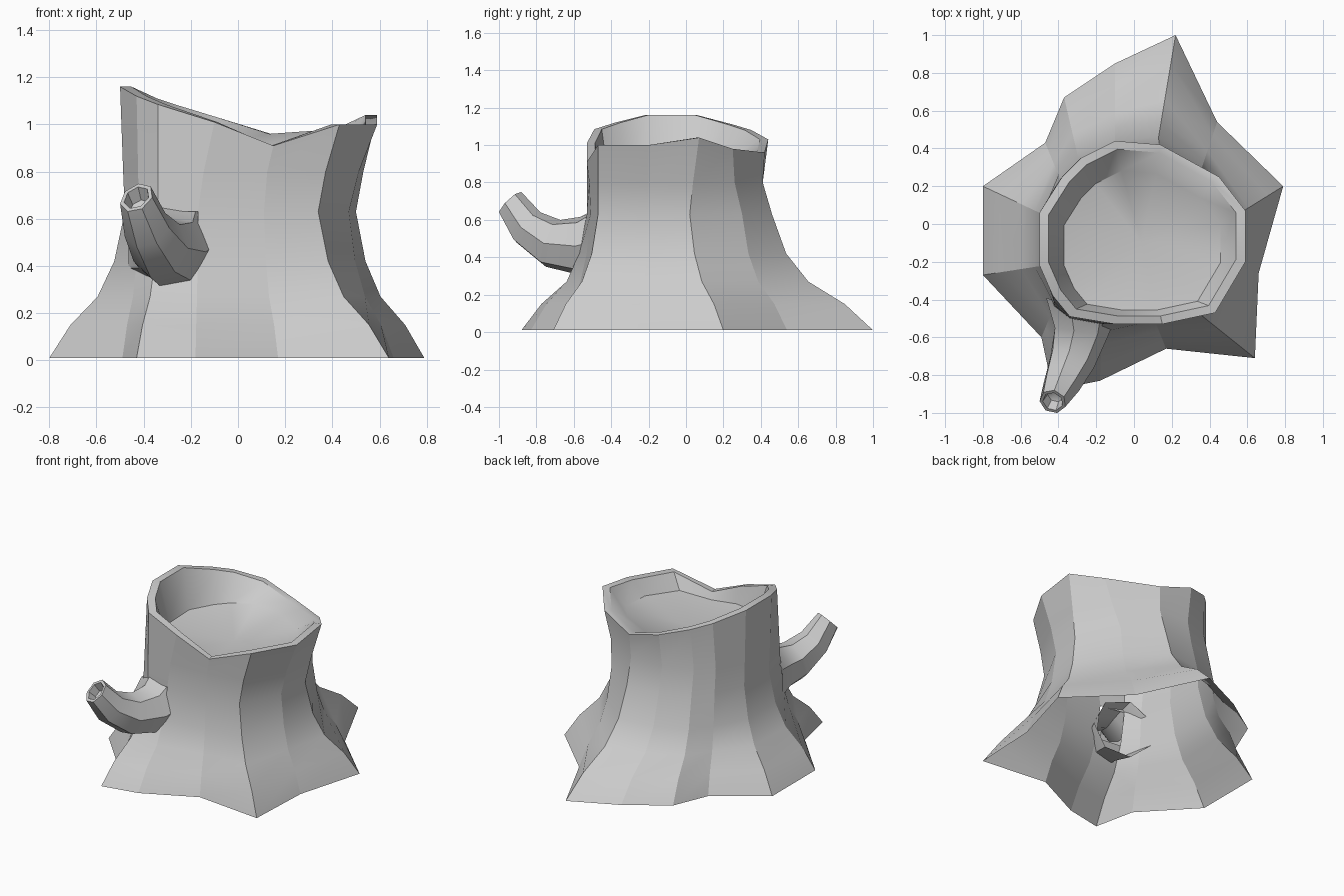
import bpy, bmesh
from math import cos, sin, tau
from mathutils import Vector

if "Cube" in bpy.data.objects:
    bpy.data.objects.remove(bpy.data.objects["Cube"])

def loft(name, rings, cap, skip=(), crisp=0):
    """Join closed rings with quads; skip = open (ring, side) panels; crisp = rows with faceted sides."""
    bm = bmesh.new()
    loops = [[bm.verts.new(p) for p in r] for r in rings]
    n = len(rings[0])
    for i in range(len(loops) - 1):
        a, b = loops[i], loops[i + 1]
        for k in range(n):
            if (i, k) not in skip:
                m = (k + 1) % n
                bm.faces.new((a[k], a[m], b[m], b[k]))
        if i < crisp:
            for k in range(n):
                bm.edges.get((a[k], b[k])).smooth = False
    c = bm.verts.new(cap)
    for k in range(n):
        bm.faces.new((loops[-1][k], loops[-1][(k + 1) % n], c))
    me = bpy.data.meshes.new(name)
    bm.to_mesh(me)
    bm.free()
    ob = bpy.data.objects.new(name, me)
    bpy.context.collection.objects.link(ob)
    bpy.ops.object.select_all(action='DESELECT')
    ob.select_set(True)
    bpy.context.view_layer.objects.active = ob
    bpy.ops.object.shade_smooth_by_angle(angle=0.6)
    return ob

# trunk outlines: root star, waist, broken rim (counter-clockwise from +x)
base = [(.79, .20), (.44, .54), (.22, 1.0), (-.10, .85), (-.37, .67), (-.47, .43), (-.80, .20),
        (-.80, -.27), (-.49, -.60), (-.43, -.88), (-.18, -.83), (.17, -.66), (.64, -.71), (.66, -.26)]
waist = [(.50, .02), (.36, .30), (.13, .46), (-.10, .44), (-.30, .37), (-.40, .26), (-.48, .05),
         (-.48, -.22), (-.42, -.43), (-.34, -.50), (-.17, -.53), (.11, -.51), (.34, -.47), (.47, -.20)]
rim = [(.59, .07, 1.04), (.45, .25, .98), (.14, .42, .96), (-.10, .44, 1.03), (-.28, .35, 1.08),
       (-.38, .25, 1.11), (-.50, .06, 1.16), (-.50, -.22, 1.16), (-.43, -.38, 1.12),
       (-.34, -.49, 1.085), (-.10, -.53, 1.01), (.15, -.53, .91), (.43, -.47, 1.00), (.59, -.20, 1.00)]

def flare(t, z):
    return [(w[0] + (b[0] - w[0]) * t, w[1] + (b[1] - w[1]) * t, z) for w, b in zip(waist, base)]

def inset(s, cx=.04, cy=-.05):
    return [(cx + (x - cx) * s, cy + (y - cy) * s, h) for x, y, h in rim]

upper = [(w[0] * .65 + r[0] * .35, (w[1] * .65 + r[1] * .35) * (.92 if r[1] > .2 else 1), .80)
         for w, r in zip(waist, rim)]
floor = [(x, y - .04, min(.91 + .04 * y, h - .04)) for x, y, h in inset(.76)]
trunk = [flare(1, .01), flare(.72, .15), flare(.36, .27), flare(.14, .42), flare(0, .63),
         upper, rim, inset(.91), floor]
# one side panel stays open where the branch joins
loft("stump_trunk", trunk, cap=(.04, -.1, .84), skip={(3, 9)}, crisp=6)

# hollow branch curving forward and up
def ring(c, d, rx, rz, n=7):
    d = Vector(d).normalized()
    side = Vector((0, 0, 1)).cross(d).normalized()
    up = d.cross(side)
    return [Vector(c) + side * rx * cos(tau * k / n) + up * rz * sin(tau * k / n) for k in range(n)]

path = [((-.295, -.45, .48), (-.35, -1, 0), .20, .205),
        ((-.285, -.57, .46), (-.15, -1, 0), .15, .16),
        ((-.33, -.72, .475), (-.35, -1, .35), .125, .135),
        ((-.385, -.85, .56), (-.35, -1, .9), .10, .108),
        ((-.43, -.94, .69), (-.3, -.7, .75), .072, .085),
        ((-.43, -.94, .69), (-.3, -.7, .75), .055, .065),
        ((-.415, -.905, .645), (-.3, -.7, .75), .045, .05)]
loft("broken_branch", [ring(*p) for p in path], cap=(-.41, -.89, .625))
